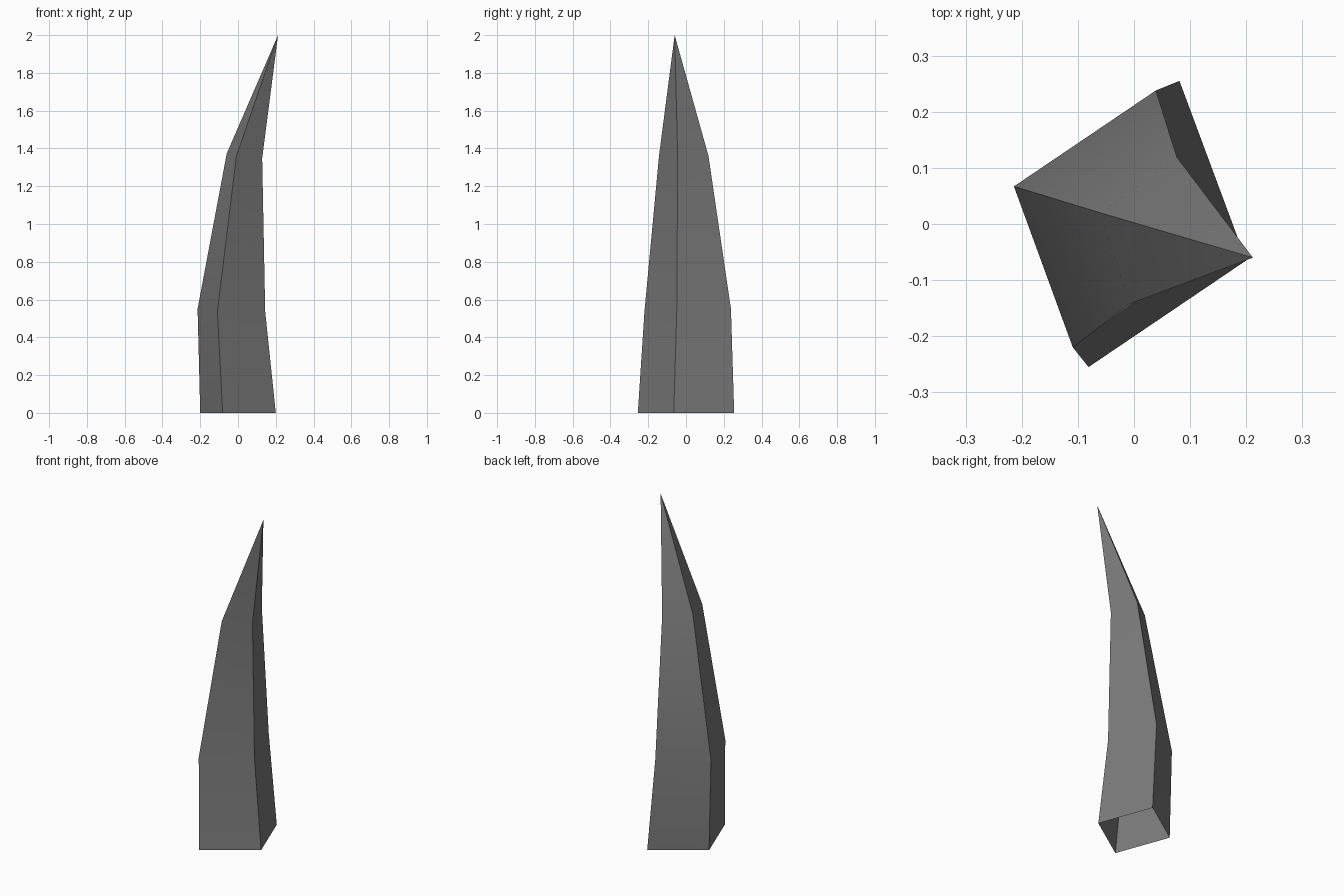
import bpy
import bmesh
import math
from mathutils import Vector

cube = bpy.data.objects.get("Cube")
if cube:
    bpy.data.objects.remove(cube, do_unlink=True)

# Dark stone grey
stone = bpy.data.materials.new("stone_grey")
stone.use_nodes = True
colour = (0.2, 0.2, 0.2, 1.0)
stone.diffuse_color = colour
stone.node_tree.nodes["Principled BSDF"].inputs["Base Color"].default_value = colour

# Four-sided cross-sections: centre, half diagonal to the left, half diagonal to the back
sections = [
    ((0, 0, 0), (0.2, -0.065, 0), (0.081, 0.255, 0)),
    ((-0.035, 0.009, 0.543), (0.179, -0.058, -0.007), (0.074, 0.229, 0.007)),
    ((0.034, -0.012, 1.36), (0.094, -0.032, -0.012), (0.0425, 0.131, 0)),
]
tip = (0.212, -0.06, 2.0)

bm = bmesh.new()
rings = []
for section in sections:
    centre, left, back = map(Vector, section)
    rings.append([bm.verts.new(centre + d) for d in (left, back, -left, -back)])

# Side walls, open underneath
for low, high in zip(rings, rings[1:]):
    for i in range(4):
        j = (i + 1) % 4
        bm.faces.new((low[i], low[j], high[j], high[i]))

# Pointed end
point = bm.verts.new(tip)
for i in range(4):
    bm.faces.new((rings[-1][i], rings[-1][(i + 1) % 4], point))

mesh = bpy.data.meshes.new("curved_spike")
bm.to_mesh(mesh)
bm.free()
mesh.materials.append(stone)
spike = bpy.data.objects.new("curved_spike", mesh)
bpy.context.collection.objects.link(spike)

# Smooth along the bend, sharp at the four corners
bpy.ops.object.select_all(action="DESELECT")
spike.select_set(True)
bpy.context.view_layer.objects.active = spike
bpy.ops.object.shade_smooth_by_angle(angle=math.radians(40))
